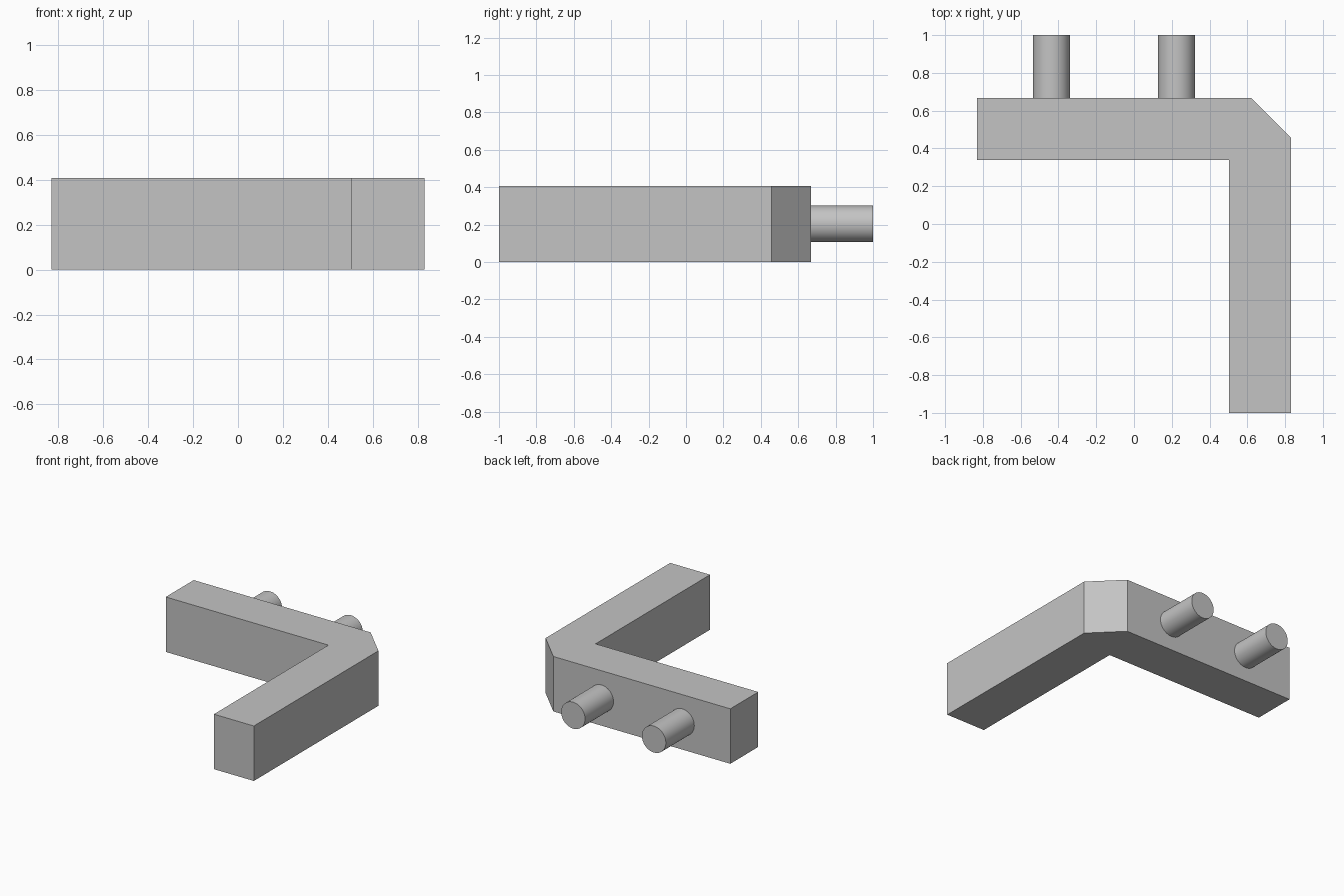
import bpy
import bmesh
import math
from mathutils import Matrix

cube = bpy.data.objects.get("Cube")
if cube:
    bpy.data.objects.remove(cube, do_unlink=True)

# Single grey material
GREY = (0.55, 0.55, 0.55, 1.0)
grey = bpy.data.materials.new("plain grey")
grey.use_nodes = True
grey.diffuse_color = GREY
grey.node_tree.nodes["Principled BSDF"].inputs["Base Color"].default_value = GREY

HEIGHT = 0.407
BACK = 0.667


def add_object(name, bm):
    bmesh.ops.recalc_face_normals(bm, faces=bm.faces)
    mesh = bpy.data.meshes.new(name)
    bm.to_mesh(mesh)
    bm.free()
    mesh.materials.append(grey)
    obj = bpy.data.objects.new(name, mesh)
    bpy.context.collection.objects.link(obj)
    return obj


# L-shaped bracket with a chamfered outer corner, extruded upward
outline = [(-0.83, BACK), (-0.83, 0.34), (0.503, 0.34), (0.503, -1),
           (0.83, -1), (0.83, 0.458), (0.62, BACK)]
bm = bmesh.new()
base = bm.faces.new([bm.verts.new((x, y, 0)) for x, y in outline])
top = bmesh.ops.extrude_face_region(bm, geom=[base], use_keep_orig=True)
verts = [v for v in top["geom"] if isinstance(v, bmesh.types.BMVert)]
bmesh.ops.translate(bm, verts=verts, vec=(0, 0, HEIGHT))
add_object("angled_bracket", bm)


# Round pegs on the back face
def add_peg(name, x):
    bm = bmesh.new()
    turn = Matrix.Rotation(math.pi / 2, 4, "X")
    place = Matrix.Translation((x, (BACK + 1) / 2, HEIGHT / 2))
    bmesh.ops.create_cone(bm, cap_ends=True, segments=48, radius1=0.098,
                          radius2=0.098, depth=1 - BACK, matrix=place @ turn)
    obj = add_object(name, bm)
    bpy.ops.object.select_all(action="DESELECT")
    obj.select_set(True)
    bpy.context.view_layer.objects.active = obj
    bpy.ops.object.shade_smooth_by_angle(angle=math.radians(30))


add_peg("right_peg", -0.437)
add_peg("left_peg", 0.225)
